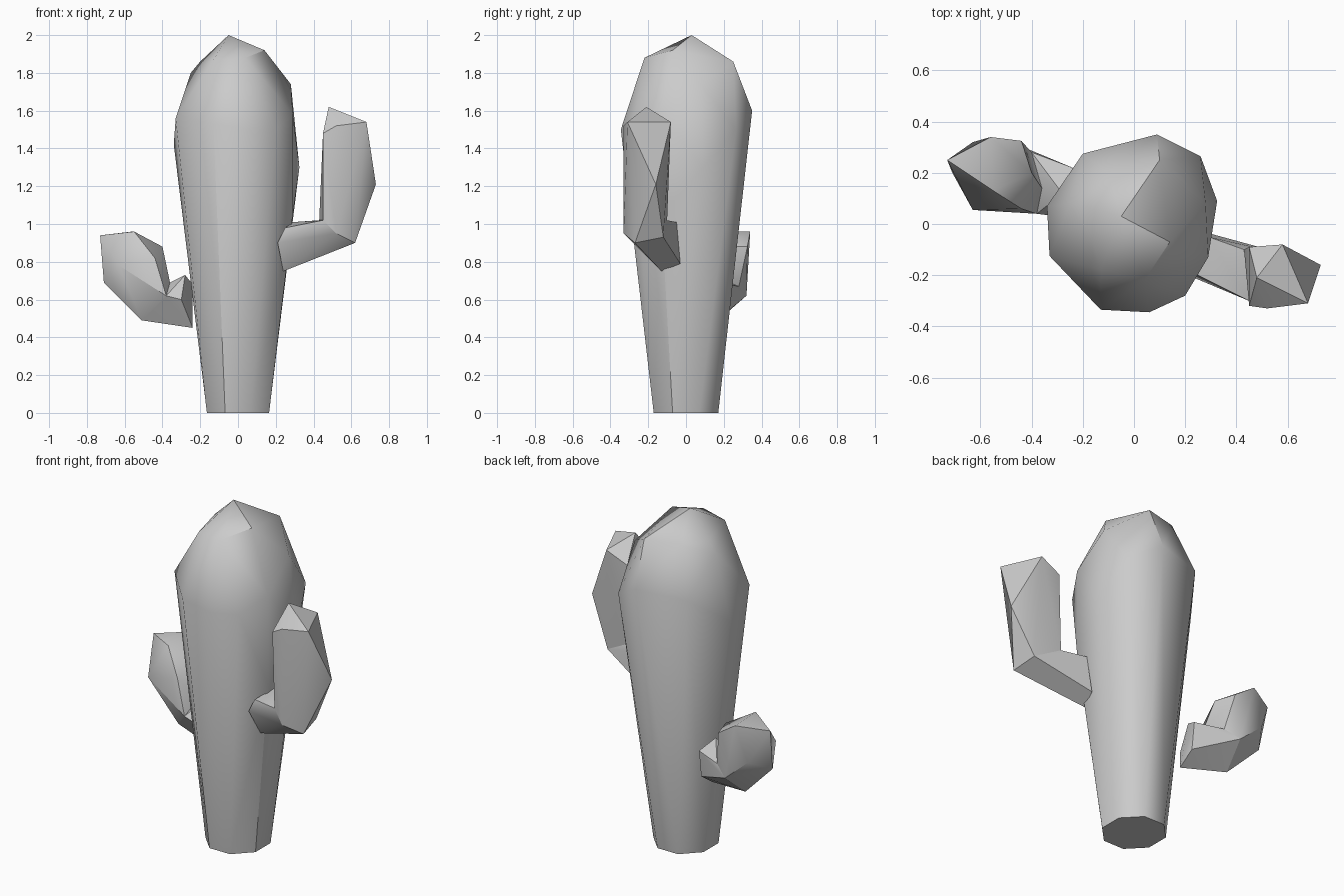
import bpy, bmesh
from math import cos, sin, pi, radians

if "Cube" in bpy.data.objects:
    bpy.data.objects.remove(bpy.data.objects["Cube"])


def hull_part(name, *chunks):
    """One object from one or more convex faceted chunks of points."""
    bm = bmesh.new()
    for points in chunks:
        verts = [bm.verts.new(p) for p in points]
        res = bmesh.ops.convex_hull(bm, input=verts)
        spare = {g for g in res["geom_interior"] + res["geom_unused"]
                 if isinstance(g, bmesh.types.BMVert)}
        bmesh.ops.delete(bm, geom=list(spare), context='VERTS')
    bmesh.ops.dissolve_limit(bm, angle_limit=radians(1), verts=bm.verts[:], edges=bm.edges[:])
    bmesh.ops.recalc_face_normals(bm, faces=bm.faces[:])
    mesh = bpy.data.meshes.new(name)
    bm.to_mesh(mesh)
    bm.free()
    obj = bpy.data.objects.new(name, mesh)
    bpy.context.collection.objects.link(obj)
    bpy.ops.object.select_all(action='DESELECT')
    obj.select_set(True)
    bpy.context.view_layer.objects.active = obj
    bpy.ops.object.shade_smooth_by_angle(angle=radians(38))
    return obj


# trunk: octagonal foot, irregular wide ring, domed crown
foot = [(0.178 * cos((i + .5) * pi / 4), 0.185 * sin((i + .5) * pi / 4), 0) for i in range(8)]
wide = [(.09, .35, 1.6), (.26, .265, 1.5), (.325, .09, 1.3), (.29, -.13, 1.58),
        (.29, -.13, 1.05), (.2, -.28, 1.5), (.06, -.345, 1.5), (-.13, -.335, 1.53),
        (-.33, -.125, 1.56), (-.34, .07, 1.42), (-.2, .275, 1.58)]
crown = [(.28, .08, 1.74), (.14, -.07, 1.92), (.04, -.22, 1.88), (-.13, -.18, 1.87),
         (-.25, .08, 1.8), (-.2, .07, 1.86), (-.1, .2, 1.86), (.1, .25, 1.86), (-.05, .03, 2)]
hull_part("trunk", foot + wide + crown)

# right arm: short sideways stub, then a tall upright
root = [(.27, -.03, .79), (.29, -.05, 1.01), (.24, -.13, .75), (.21, -.2, .9), (.25, -.2, .98)]
elbow = [(.43, -.1, 1.02), (.45, -.3, 1.02), (.62, -.27, .9), (.6, -.12, .93), (.52, -.33, .95)]
tip = [(.45, -.09, 1.48), (.45, -.32, 1.48), (.48, -.21, 1.62), (.58, -.08, 1.54),
       (.68, -.31, 1.54), (.52, -.33, 1.52), (.73, -.16, 1.21)]
hull_part("right_arm", root + elbow, elbow + tip)

# left arm: low stub with a stout bulb
root = [(-.24, .1, .45), (-.24, .2, .52), (-.24, .22, .68), (-.28, .12, .73), (-.3, .03, .6)]
elbow = [(-.51, .17, .49), (-.38, .04, .62), (-.36, .14, .69), (-.4, .28, .67), (-.48, .32, .62)]
bulb = [(-.71, .2, .69), (-.63, .055, .78), (-.73, .25, .94), (-.56, .34, .96), (-.55, .13, .96),
        (-.44, .325, .88), (-.40, .2, .88), (-.44, .06, .82), (-.63, .32, .75)]
hull_part("left_arm", root + elbow, elbow + bulb)
